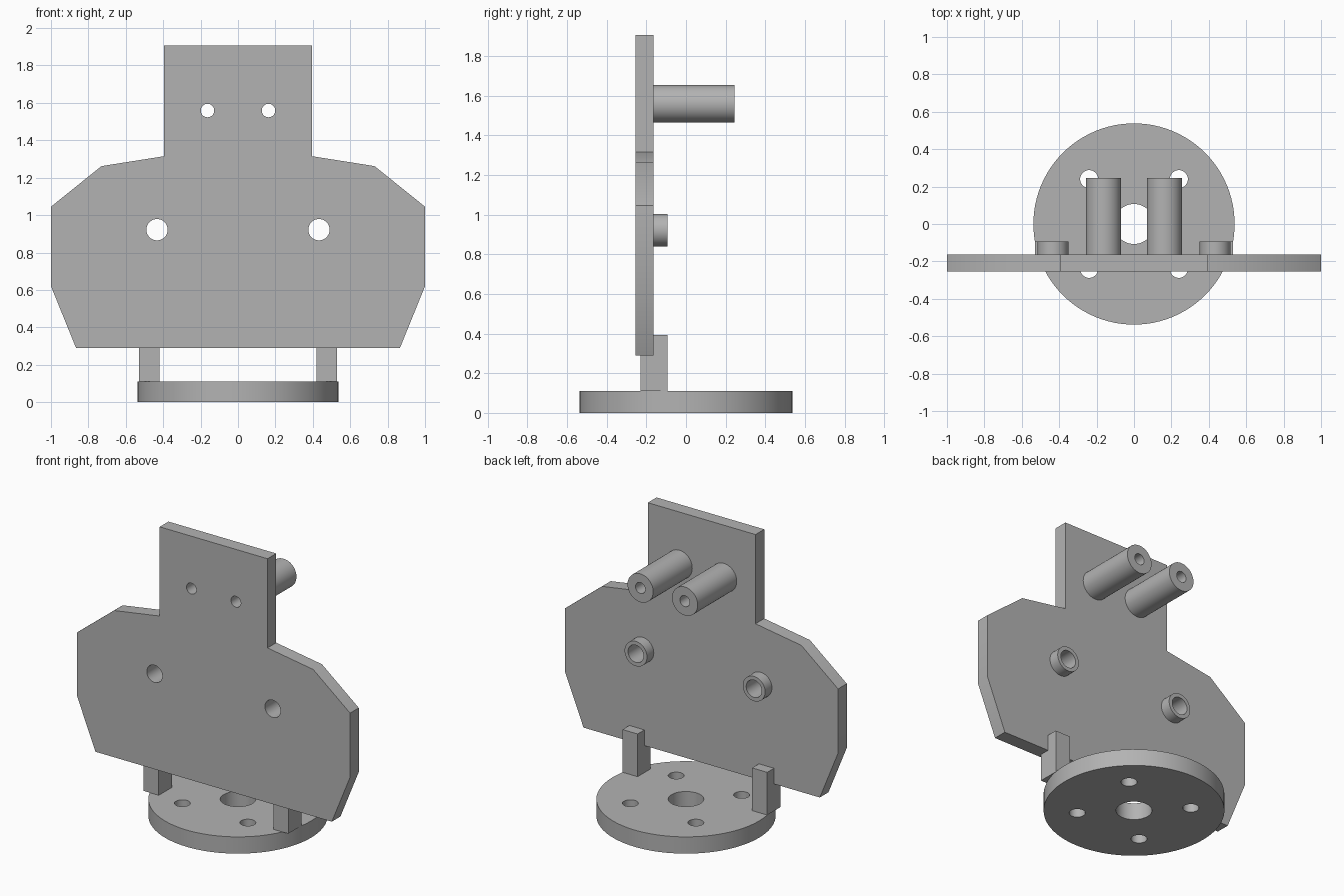
import bpy
import bmesh
import math
from mathutils import Matrix, Vector

default_cube = bpy.data.objects.get("Cube")
if default_cube:
    bpy.data.objects.remove(default_cube, do_unlink=True)

grey = bpy.data.materials.new("machined grey")
grey.use_nodes = True
colour = (0.45, 0.45, 0.45, 1)
grey.diffuse_color = colour
grey.node_tree.nodes["Principled BSDF"].inputs["Base Color"].default_value = colour

# Heights and depths shared by several parts
PLATE_FRONT, PLATE_BACK = -0.255, -0.164
BASE_TOP = 0.111
PEG_X, PEG_Z, PEG_HOLE = 0.163, 1.559, 0.036
BOSS_X, BOSS_Z, BOSS_HOLE = 0.433, 0.922, 0.057


def add_object(name, bm):
    bmesh.ops.recalc_face_normals(bm, faces=bm.faces[:])
    mesh = bpy.data.meshes.new(name)
    bm.to_mesh(mesh)
    bm.free()
    mesh.materials.append(grey)
    obj = bpy.data.objects.new(name, mesh)
    bpy.context.collection.objects.link(obj)
    return obj


def cylinder(name, radius, start, end, sides=64):
    """Cylinder running between two points."""
    start, end = Vector(start), Vector(end)
    axis = end - start
    turn = axis.to_track_quat("Z", "Y").to_matrix().to_4x4()
    bm = bmesh.new()
    bmesh.ops.create_cone(bm, cap_ends=True, segments=sides, radius1=radius, radius2=radius,
                          depth=axis.length,
                          matrix=Matrix.Translation((start + end) / 2) @ turn)
    return add_object(name, bm)


def box(name, low, high):
    low, high = Vector(low), Vector(high)
    bm = bmesh.new()
    bmesh.ops.create_cube(bm, size=1, matrix=Matrix.Translation((low + high) / 2)
                          @ Matrix.Diagonal((high - low).to_4d()))
    return add_object(name, bm)


def drill(obj, holes):
    """Cut round holes, each given as radius, start and end."""
    cutters = []
    for radius, start, end in holes:
        cutter = cylinder("drill_cutter", radius, start, end, 48)
        cutter.hide_render = True
        cutters.append(cutter)
        cut = obj.modifiers.new("hole", "BOOLEAN")
        cut.operation = "DIFFERENCE"
        cut.solver = "EXACT"
        cut.object = cutter
    graph = bpy.context.evaluated_depsgraph_get()
    graph.update()
    drilled = bpy.data.meshes.new_from_object(obj.evaluated_get(graph))
    obj.modifiers.clear()
    obj.data = drilled
    for cutter in cutters:
        bpy.data.objects.remove(cutter, do_unlink=True)


def smooth(obj):
    bpy.ops.object.select_all(action="DESELECT")
    obj.select_set(True)
    bpy.context.view_layer.objects.active = obj
    bpy.ops.object.shade_smooth_by_angle(angle=math.radians(30))


# Round base with a centre bore and four bolt holes
base = cylinder("base_disc", 0.538, (0, 0, 0), (0, 0, BASE_TOP), 96)
bolts = [(x, y) for x in (-0.24, 0.24) for y in (-0.24, 0.24)]
drill(base, [(0.107, (0, 0, -0.1), (0, 0, 0.3))]
      + [(0.048, (x, y, -0.1), (x, y, 0.3)) for x, y in bolts])
smooth(base)

# Upright plate, mirrored outline extruded backwards
half = [(0.866, 0.29), (1, 0.62), (1, 1.045), (0.73, 1.262), (0.395, 1.315), (0.395, 1.906)]
outline = half + [(-x, z) for x, z in reversed(half)]
bm = bmesh.new()
face = bm.faces.new([bm.verts.new((x, PLATE_FRONT, z)) for x, z in outline])
extruded = bmesh.ops.extrude_face_region(bm, geom=[face])["geom"]
bmesh.ops.translate(bm, vec=(0, PLATE_BACK - PLATE_FRONT, 0),
                    verts=[v for v in extruded if isinstance(v, bmesh.types.BMVert)])
plate = add_object("upright_plate", bm)
drill(plate, [(r, (s * x, -0.5, z), (s * x, 0.5, z)) for s in (-1, 1)
              for r, x, z in ((PEG_HOLE, PEG_X, PEG_Z), (BOSS_HOLE, BOSS_X, BOSS_Z))])
smooth(plate)

for side, s in (("left", 1), ("right", -1)):
    # Long tubes and short bosses behind the plate
    for part, x, z, radius, hole, back in (
            ("long_tube", PEG_X, PEG_Z, 0.094, PEG_HOLE, 0.245),
            ("short_boss", BOSS_X, BOSS_Z, 0.082, BOSS_HOLE, -0.093)):
        tube = cylinder(f"{side}_{part}", radius, (s * x, PLATE_BACK, z), (s * x, back, z))
        drill(tube, [(hole, (s * x, -0.5, z), (s * x, 0.5, z))])
        smooth(tube)

    # Posts joining base and plate
    inner, outer = sorted((s * 0.42, s * 0.53))
    box(f"{side}_post", (inner, -0.23, BASE_TOP), (outer, -0.093, 0.394))
